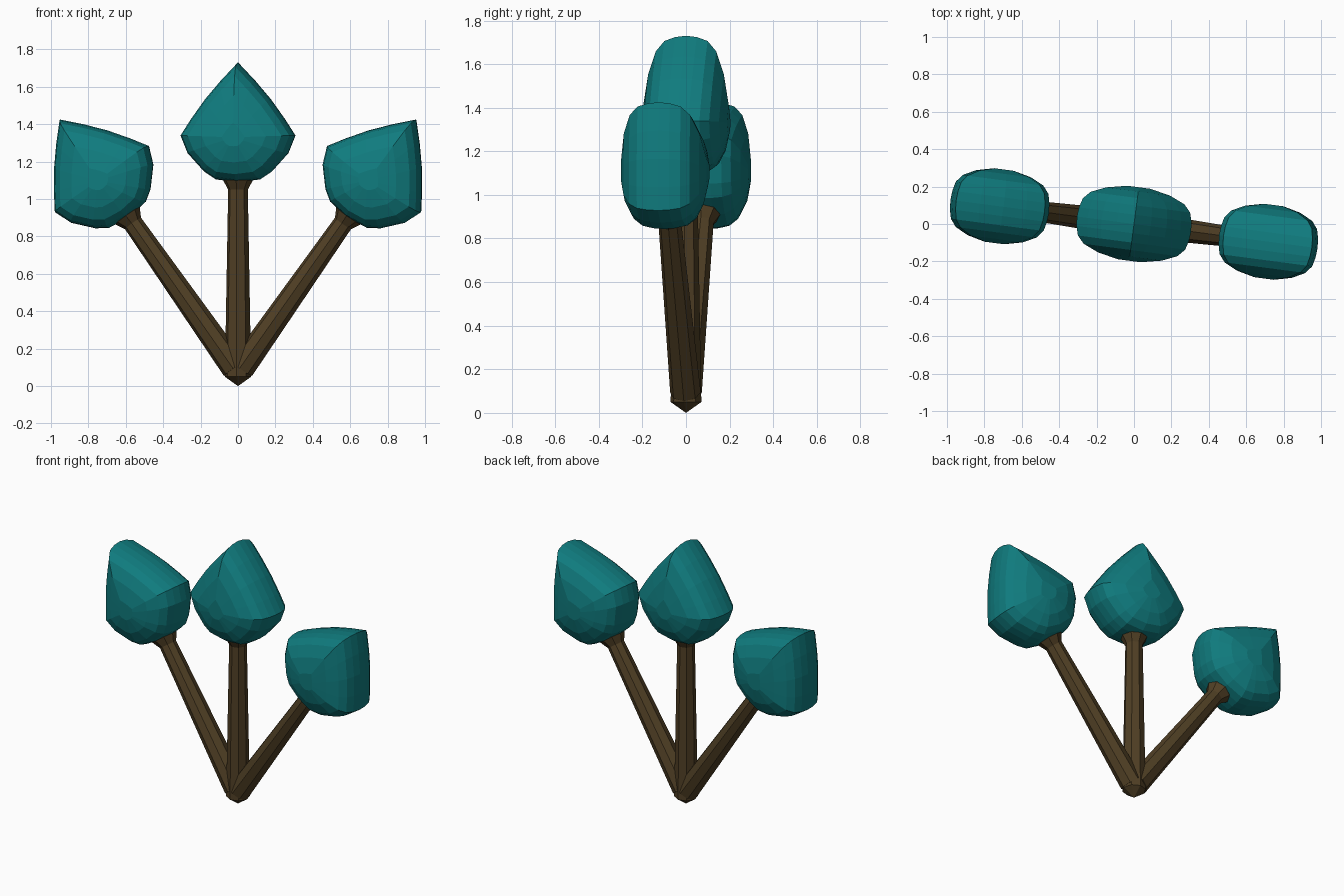
import bpy
import bmesh
from math import radians, sin, cos, pi
from mathutils import Matrix, Vector

cube = bpy.data.objects.get("Cube")
if cube:
    bpy.data.objects.remove(cube, do_unlink=True)


def make_material(name, color):
    mat = bpy.data.materials.new(name)
    mat.use_nodes = True
    mat.diffuse_color = (*color, 1)
    mat.node_tree.nodes["Principled BSDF"].inputs["Base Color"].default_value = (*color, 1)
    return mat


TEAL = make_material("teal leaf", (0.005, 0.2, 0.21))
BROWN = make_material("brown bark", (0.08, 0.05, 0.018))

PIVOT = Matrix.Translation((0, 0, 0.07))
YAW = Matrix.Rotation(radians(-7.5), 4, "Z")


def loft(name, rings, mat, matrix):
    """Skin a list of equal-length point rings and close both ends."""
    bm = bmesh.new()
    loops = [[bm.verts.new(p) for p in ring] for ring in rings]
    count = len(loops[0])
    for a, b in zip(loops, loops[1:]):
        for i in range(count):
            j = (i + 1) % count
            bm.faces.new((a[i], a[j], b[j], b[i]))
    bm.faces.new(loops[0])
    bm.faces.new(loops[-1])
    bmesh.ops.remove_doubles(bm, verts=bm.verts, dist=0.0005)
    bmesh.ops.recalc_face_normals(bm, faces=bm.faces)
    mesh = bpy.data.meshes.new(name)
    bm.to_mesh(mesh)
    bm.free()
    mesh.transform(matrix)
    mesh.materials.append(mat)
    obj = bpy.data.objects.new(name, mesh)
    bpy.context.collection.objects.link(obj)
    return obj


def circle(radius, z, sides):
    return [Vector((radius * cos(2 * pi * i / sides), radius * sin(2 * pi * i / sides), z))
            for i in range(sides)]


# Spade-shaped bud outline (half), from tip to base, heights above the pivot
HALF = [(0, 1.66), (0.09, 1.565), (0.175, 1.465), (0.25, 1.36), (0.308, 1.27),
        (0.27, 1.175), (0.18, 1.075), (0.12, 1.035), (0, 1.02)]
OUTLINE = HALF + [(-x, z) for x, z in HALF[-2:0:-1]]
# Bud thickness: depth and outline scale of each slice
SLICES = [(0, 1), (0.05, 0.985), (0.1, 0.94), (0.14, 0.82), (0.175, 0.56), (0.198, 0.2)]
DEPTHS = [(-d, s) for d, s in SLICES[:0:-1]] + SLICES
BUD_MIDDLE = 1.26


def bud_rings():
    return [[Vector((x * s, d, BUD_MIDDLE + (z - BUD_MIDDLE) * s)) for x, z in OUTLINE]
            for d, s in DEPTHS]


for side, angle in (("right", -35.3), ("middle", 0), ("left", 35.3)):
    place = PIVOT @ YAW @ Matrix.Rotation(radians(angle), 4, "Y")
    start = 0.03 if angle else -0.02
    # Tapered eight-sided stem with a flare under the bud
    stem = [(0.071, start), (0.053, 0.98), (0.08, 1.03), (0.06, 1.1)]
    if not angle:
        stem.insert(0, (0.0, -0.07))  # pointed foot
    loft(side + "_stem", [circle(r, z, 8) for r, z in stem], BROWN, place)
    # Bud and the small cup that joins it to the stem
    loft(side + "_bud", bud_rings(), TEAL, place)
    cup = [(0.045, 0.995), (0.07, 1.025), (0.1, 1.07), (0.05, 1.12)]
    loft(side + "_bud_cup", [circle(r, z, 6) for r, z in cup], TEAL, place)
